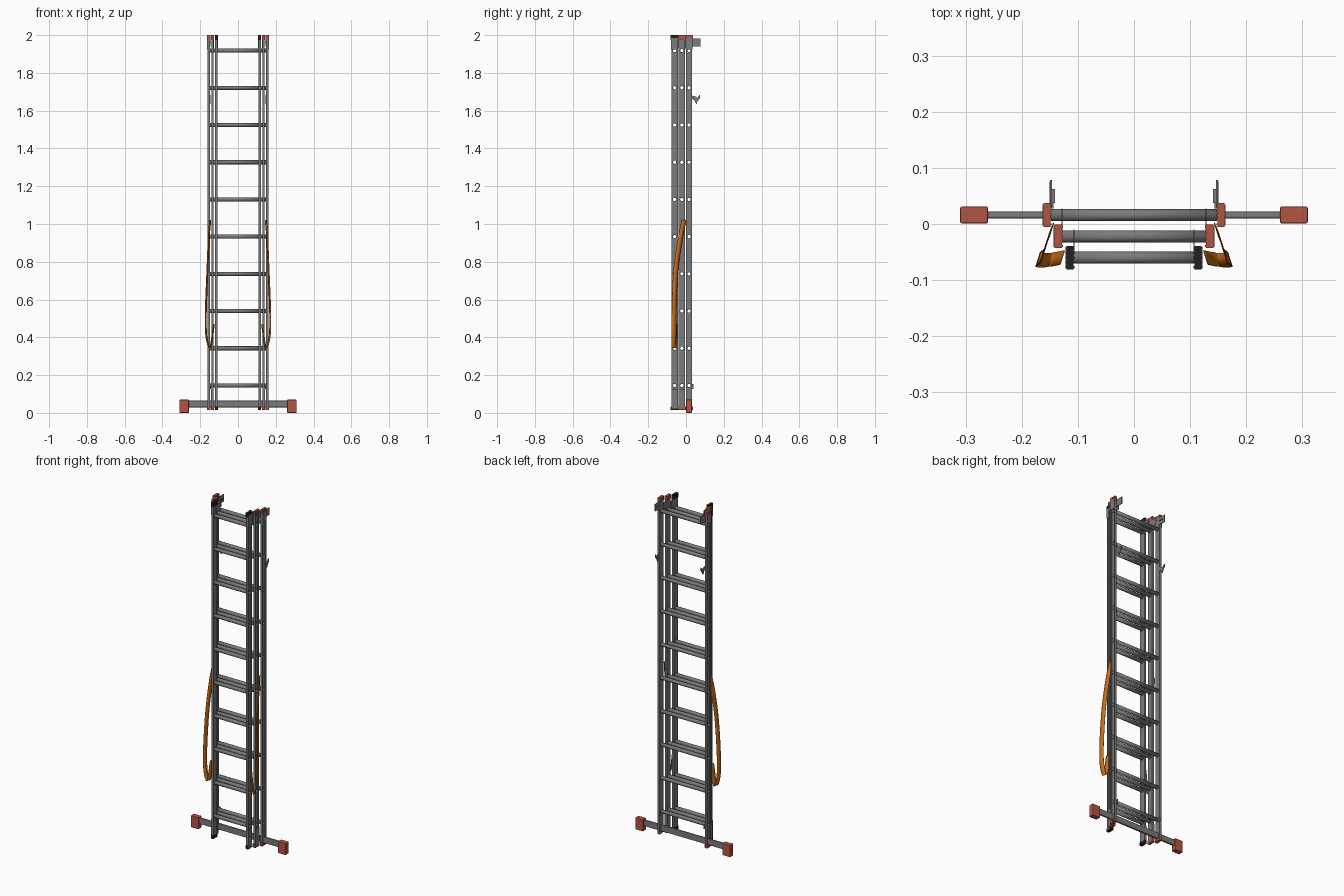
import bpy
import bmesh
import math
from mathutils import Matrix, Vector

if "Cube" in bpy.data.objects:
    bpy.data.objects.remove(bpy.data.objects["Cube"], do_unlink=True)


def material(name, rgb):
    m = bpy.data.materials.new(name)
    m.use_nodes = True
    m.diffuse_color = (*rgb, 1)
    m.node_tree.nodes["Principled BSDF"].inputs["Base Color"].default_value = (*rgb, 1)
    return m


METAL = material("grey metal", (0.2, 0.2, 0.205))
RED = material("red plastic", (0.45, 0.09, 0.055))
BLACK = material("black plastic", (0.015, 0.015, 0.015))
ORANGE = material("orange webbing", (0.6, 0.16, 0.01))


def finish(name, bm, mat):
    bmesh.ops.recalc_face_normals(bm, faces=bm.faces)
    mesh = bpy.data.meshes.new(name)
    bm.to_mesh(mesh)
    bm.free()
    ob = bpy.data.objects.new(name, mesh)
    bpy.context.collection.objects.link(ob)
    mesh.materials.append(mat)
    return ob


def add_box(bm, centre, size):
    bmesh.ops.create_cube(bm, size=1, matrix=Matrix.Translation(centre) @ Matrix.Diagonal((*size, 1)))


def box(name, centre, size, mat, bevel=0):
    bm = bmesh.new()
    add_box(bm, centre, size)
    ob = finish(name, bm, mat)
    if bevel:
        mod = ob.modifiers.new("bevel", "BEVEL")
        mod.width = bevel
        mod.segments = 2
    return ob


def add_tube(bm, x0, x1, y, z, radius, caps):
    place = Matrix.Translation(((x0 + x1) / 2, y, z)) @ Matrix.Rotation(math.pi / 2, 4, "Y")
    bmesh.ops.create_cone(bm, cap_ends=caps, segments=16, radius1=radius, radius2=radius,
                          depth=abs(x1 - x0), matrix=place)


def prism(name, points, axis, start, end, mat):
    """Extrude a closed 2D outline along x (points are y, z) or z (points are x, y)."""
    bm = bmesh.new()
    place = (lambda p: (start, *p)) if axis == "x" else (lambda p: (*p, start))
    face = bm.faces.new([bm.verts.new(place(p)) for p in points])
    out = bmesh.ops.extrude_face_region(bm, geom=[face])
    shift = Vector((end - start, 0, 0)) if axis == "x" else Vector((0, 0, end - start))
    bmesh.ops.translate(bm, vec=shift, verts=[v for v in out["geom"] if isinstance(v, bmesh.types.BMVert)])
    return finish(name, bm, mat)


RUNG_Z = [0.145 + 0.197 * i for i in range(10)]
HALF_DEPTH = 0.017
SECTIONS = [("back", 0.155, 0.016, RED), ("middle", 0.135, -0.022, RED), ("front", 0.114, -0.06, BLACK)]


def stile(name, side, x, y):
    # Channel profile with the open recess facing outward
    w, d, lip = 0.0065, HALF_DEPTH, 0.004
    outline = [(-w, -d), (w, -d), (w, -d + lip), (0, -d + lip), (0, d - lip), (w, d - lip), (w, d), (-w, d)]
    ob = prism(name, [(side * (x + px), y + py) for px, py in outline], "z", 0.025, 1.985, METAL)
    # Round openings for the hollow rungs
    bm = bmesh.new()
    for z in RUNG_Z:
        add_tube(bm, side * (x - 0.03), side * (x + 0.03), y, z, 0.0098, True)
    cutter = finish("rung_hole_cutter", bm, METAL)
    cutter.hide_render = True
    mod = ob.modifiers.new("holes", "BOOLEAN")
    mod.operation = "DIFFERENCE"
    mod.solver = "EXACT"
    mod.object = cutter
    graph = bpy.context.evaluated_depsgraph_get()
    cut = bpy.data.meshes.new_from_object(ob.evaluated_get(graph))
    ob.modifiers.clear()
    ob.data = cut
    bpy.data.objects.remove(cutter, do_unlink=True)


def end_cap(name, x, y, z0, z1, mat):
    # Plastic plug with gripping ribs
    bm = bmesh.new()
    zc, h = (z0 + z1) / 2, z1 - z0
    add_box(bm, (x, y, zc), (0.013, 0.042, h))
    for i in range(5):
        add_box(bm, (x, y + (i - 2) * 0.0085, zc), (0.0165, 0.004, h))
    finish(name, bm, mat)


# Three nested ladder sections
for label, x, y, cap_mat in SECTIONS:
    bm = bmesh.new()
    for z in RUNG_Z:
        add_tube(bm, -x - 0.003, x + 0.003, y, z, 0.0108, False)
    rungs = finish(label + "_rungs", bm, METAL)
    rungs.modifiers.new("wall", "SOLIDIFY").thickness = 0.002
    rungs.select_set(True)
    bpy.context.view_layer.objects.active = rungs
    bpy.ops.object.shade_smooth_by_angle()
    rungs.select_set(False)
    for side, hand in ((-1, "right"), (1, "left")):
        part = label + "_" + hand
        stile(part + "_stile", side, x, y)
        end_cap(part + "_top_cap", side * x, y, 1.975, 2.0, cap_mat)
        end_cap(part + "_bottom_cap", side * x, y, 0.015, 0.035, cap_mat)
        # Guide plates that wrap the stile ends
        if label != "middle":
            box(part + "_top_guide", (side * (x + 0.007), y, 1.955), (0.003, 0.037, 0.06), METAL)
        if label != "back":
            box(part + "_bottom_guide", (side * (x + 0.007), y, 0.075), (0.003, 0.036, 0.105), METAL)
            box(part + "_inner_guide", (side * (x - 0.007), y + 0.03, 1.955), (0.002, 0.04, 0.045), METAL)

# Crossbar with square feet at the base
box("base_bar", (0, 0.016, 0.047), (0.54, 0.013, 0.036), METAL, 0.004)

HOOK = [(0.03, 1.665), (0.045, 1.655), (0.055, 1.635), (0.062, 1.65), (0.076, 1.67),
        (0.073, 1.683), (0.06, 1.668), (0.05, 1.675), (0.03, 1.68)]
STRAP = [(0.148, -0.01, 1.02), (0.156, -0.03, 0.92), (0.163, -0.054, 0.75), (0.171, -0.062, 0.55),
         (0.17, -0.064, 0.42), (0.155, -0.064, 0.35), (0.142, -0.063, 0.36), (0.127, -0.06, 0.47)]


def strap(name, side):
    # Flat webbing swept along a smoothed path, broad side facing outward
    pts = [Vector((side * a, b, c)) for a, b, c in STRAP]
    path = []
    for i in range(len(pts) - 1):
        p0, p1, p2, p3 = pts[max(i - 1, 0)], pts[i], pts[i + 1], pts[min(i + 2, len(pts) - 1)]
        for k in range(6):
            t = k / 6
            path.append(p1 + (p2 - p0) * t / 2 + (p0 * 2 - p1 * 5 + p2 * 4 - p3) * t * t / 2
                        + (p1 * 3 - p0 - p2 * 3 + p3) * t ** 3 / 2)
    path.append(pts[-1])
    bm = bmesh.new()
    rows = [[bm.verts.new(p + Vector((-side * s * 0.004, s * 0.0125, 0))) for s in (-1, 1)] for p in path]
    for a, b in zip(rows, rows[1:]):
        bm.faces.new((a[0], a[1], b[1], b[0]))
    ob = finish(name, bm, ORANGE)
    ob.modifiers.new("thickness", "SOLIDIFY").thickness = 0.002
    for face in ob.data.polygons:
        face.use_smooth = True


for side, hand in ((-1, "right"), (1, "left")):
    box(hand + "_foot", (side * 0.285, 0.016, 0.035), (0.05, 0.03, 0.07), RED, 0.003)
    # Rear guide bracket, locking hook and lower latch
    box(hand + "_rear_bracket", (side * 0.148, 0.053, 1.96), (0.004, 0.05, 0.042), METAL)
    box(hand + "_bracket_lip", (side * 0.145, 0.05, 1.96), (0.008, 0.025, 0.004), METAL)
    prism(hand + "_locking_hook", HOOK, "x", side * 0.146, side * 0.151, METAL)
    box(hand + "_lower_latch", (side * 0.146, 0.034, 0.14), (0.005, 0.012, 0.025), METAL)
    strap(hand + "_strap", side)
